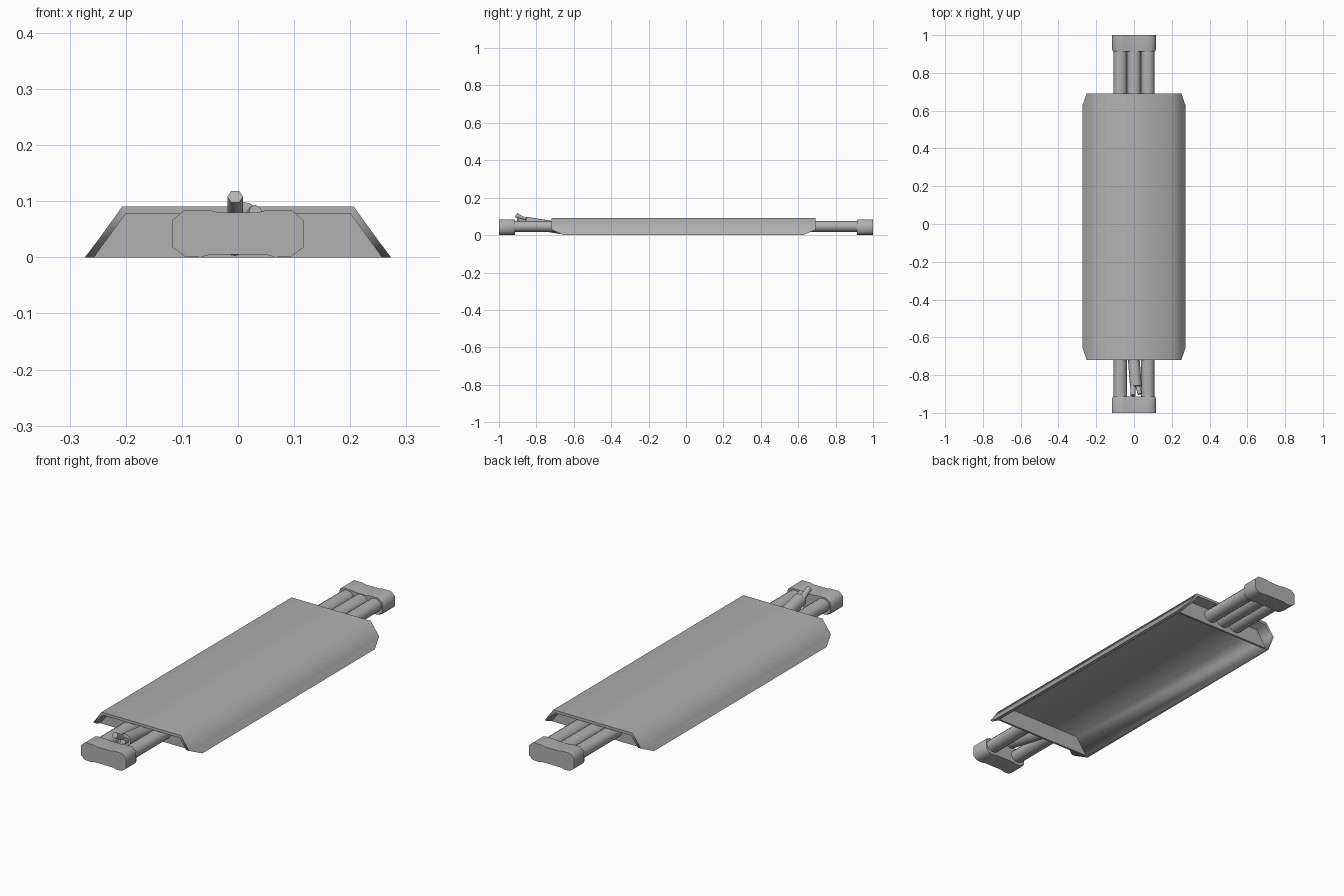
import bpy, bmesh, math
from mathutils import Vector

if "Cube" in bpy.data.objects:
    bpy.data.objects.remove(bpy.data.objects["Cube"])

grey = bpy.data.materials.new("dark_grey")
grey.diffuse_color = (0.44, 0.44, 0.44, 1)
grey.use_nodes = True
grey.node_tree.nodes["Principled BSDF"].inputs["Base Color"].default_value = grey.diffuse_color


def finish(name, bm, angle=40):
    bmesh.ops.recalc_face_normals(bm, faces=bm.faces[:])
    me = bpy.data.meshes.new(name)
    bm.to_mesh(me)
    bm.free()
    me.materials.append(grey)
    ob = bpy.data.objects.new(name, me)
    bpy.context.collection.objects.link(ob)
    bpy.ops.object.select_all(action='DESELECT')
    ob.select_set(True)
    bpy.context.view_layer.objects.active = ob
    bpy.ops.object.shade_smooth_by_angle(angle=math.radians(angle))
    return ob


def loft(name, rings, angle=40):
    """Skin equal-length rings of points and cap both ends."""
    bm = bmesh.new()
    vs = [[bm.verts.new(p) for p in r] for r in rings]
    n = len(rings[0])
    for a, b in zip(vs, vs[1:]):
        for i in range(n):
            j = (i + 1) % n
            bm.faces.new((a[i], a[j], b[j], b[i]))
    bm.faces.new(vs[0])
    bm.faces.new(vs[-1])
    return finish(name, bm, angle)


def tube(name, a, b, rx, rz=None, sides=16):
    """Round or oval bar running mostly along y."""
    a, b, rz = Vector(a), Vector(b), rz or rx
    along = (b - a).normalized()
    u = along.cross(Vector((0, 0, 1))).normalized()
    v = u.cross(along)
    ring = [u * rx * math.cos(t) + v * rz * math.sin(t)
            for t in (2 * math.pi * i / sides for i in range(sides))]
    return loft(name, [[a + p for p in ring], [b + p for p in ring]], 65)


def mirrored(half):
    return half + [(-x, z) for x, z in reversed(half)]


FRONT, BACK, CUT = -0.72, 0.692, 0.03

# Open-bottomed cover with its lower corners cut away
outer = mirrored([(0.273, 0), (0.25, CUT), (0.206, 0.091)])
inner = mirrored([(0.257, 0), (0.235, CUT), (0.2, 0.078)])
bm = bmesh.new()


def row(profile, end, sign):
    return [bm.verts.new((x, end + sign * 0.065 * max(0, 1 - z / CUT), z))
            for x, z in profile]


of, ob_ = row(outer, FRONT, 1), row(outer, BACK, -1)
nf, nb = row(inner, FRONT, 1), row(inner, BACK, -1)
for p, q in ((of, ob_), (nf, nb), (of, nf), (ob_, nb)):
    for i in range(5):
        bm.faces.new((p[i], p[i + 1], q[i + 1], q[i]))
for i in (0, 5):
    bm.faces.new((of[i], ob_[i], nb[i], nf[i]))
finish("cover", bm, 70)

# Recessed end plates closing the cover
plate = mirrored([(0.257, 0), (0.2, 0.078)])
for name, y in (("front_plate", -0.65), ("back_plate", 0.625)):
    loft(name, [[(x, y + d, z) for x, z in plate] for d in (-0.005, 0.005)])

# End grips with a waisted outline
grip = mirrored([(0.05, 0.005), (0.066, 0), (0.095, 0.002), (0.117, 0.018),
                 (0.117, 0.066), (0.096, 0.084), (0.05, 0.084), (0.035, 0.08)])
for side, s, start in (("front", -1, 0.652), ("back", 1, 0.627)):
    rings = []
    for y, k in ((1.0, 1.0), (0.927, 1.0), (0.914, 0.95)):
        rings.append([(x * k, s * y, 0.0425 + (z - 0.0425) * k) for x, z in grip])
    loft(side + "_grip", rings, 60)
    # Paired rails from grip to plate
    for hand, x in (("left", -0.073), ("right", 0.073)):
        tube(f"{side}_{hand}_rail", (x, s * start, 0.046), (x, s * 0.95, 0.046),
             0.035, 0.03)

# Middle rail at the back
tube("back_middle_rail", (0, 0.627, 0.046), (0, 0.95, 0.046), 0.036, 0.03)

# Tilted valve body with its stem and nozzle at the front
tube("valve_body", (-0.006, -0.652, 0.034), (0.01, -0.86, 0.068), 0.031)
tube("valve_stem", (-0.005, -0.85, 0.074), (-0.005, -0.908, 0.108), 0.014, sides=6)
tube("valve_nozzle", (0.018, -0.85, 0.068), (0.031, -0.9, 0.082), 0.012, sides=8)
